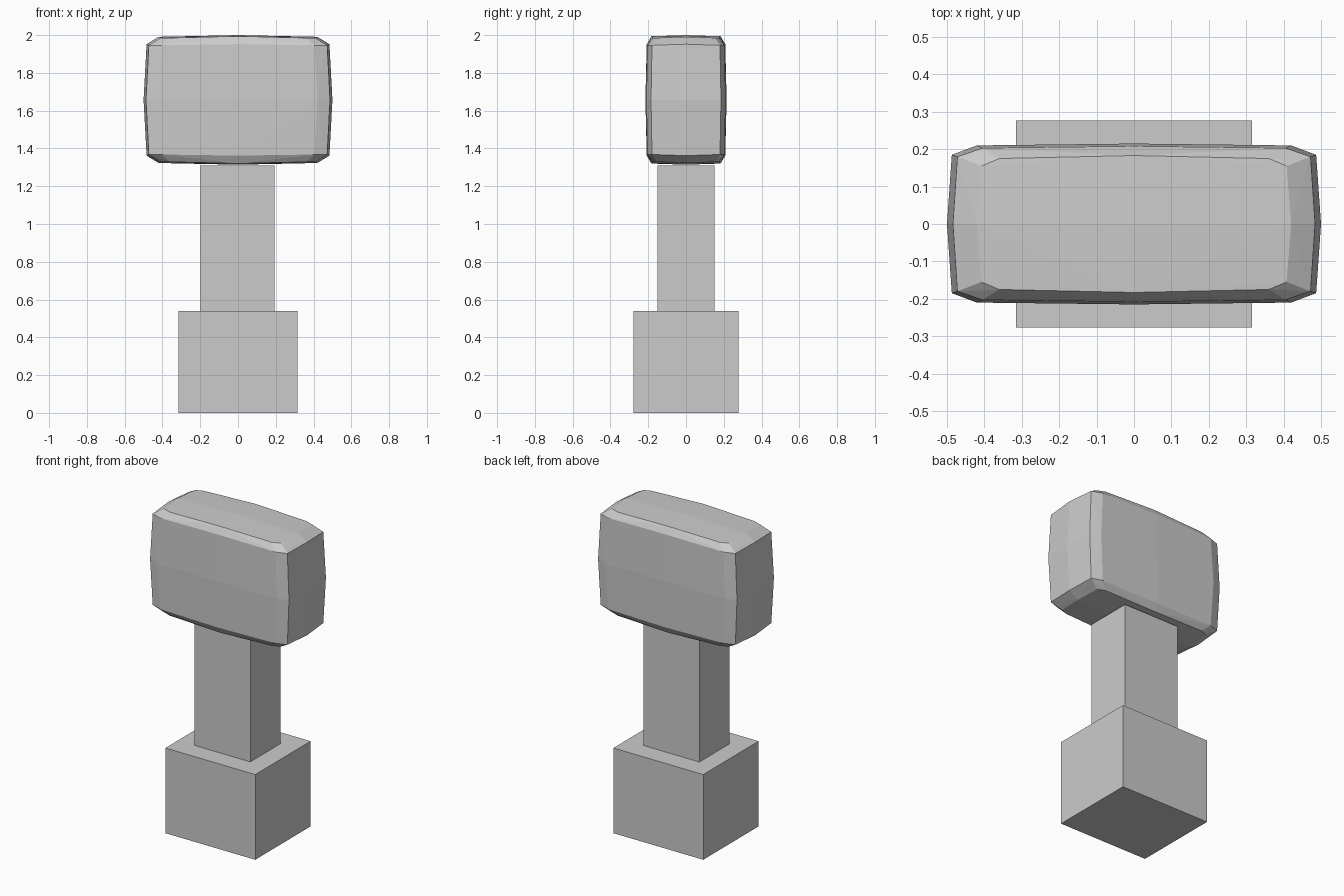
import bpy, bmesh
from itertools import product

if "Cube" in bpy.data.objects:
    bpy.data.objects.remove(bpy.data.objects["Cube"])


def finish(name, bm, location):
    mesh = bpy.data.meshes.new(name)
    bm.to_mesh(mesh)
    bm.free()
    obj = bpy.data.objects.new(name, mesh)
    obj.location = location
    bpy.context.collection.objects.link(obj)
    return obj


def box(name, size, location):
    bm = bmesh.new()
    bmesh.ops.create_cube(bm, size=1)
    bmesh.ops.scale(bm, vec=size, verts=bm.verts)
    return finish(name, bm, location)


# Plinth and shaft
box("base_block", (0.63, 0.554, 0.54), (0, 0, 0.27))
box("shaft", (0.392, 0.302, 0.77), (-0.003, -0.001, 0.925))

# Bulging chamfered head: one octant, mirrored on all three axes
octant = [
    (0, 0, 0.343), (0.42, 0, 0.334), (0, 0.183, 0.337),     # top: centre, edge middles
    (0.36, 0.175, 0.328), (0.408, 0.155, 0.328),            # top: corner
    (0, 0.215, 0), (0.42, 0.21, 0), (0, 0.208, 0.295),      # front: centre, edge middles
    (0.405, 0.203, 0.289),                                  # front: corner
    (0.5, 0, 0), (0.487, 0.185, 0), (0.484, 0, 0.295),      # side: centre, edge middles
    (0.472, 0.18, 0.289),                                   # side: corner
]
points = {tuple(s * c + 0.0 for s, c in zip(signs, p))
          for signs in product((1, -1), repeat=3) for p in octant}
bm = bmesh.new()
for p in sorted(points):
    bm.verts.new(p)
hull = bmesh.ops.convex_hull(bm, input=bm.verts)
loose = [v for v in bm.verts if not v.link_faces]
bmesh.ops.delete(bm, geom=loose, context='VERTS')
bmesh.ops.recalc_face_normals(bm, faces=bm.faces)
finish("head", bm, (0, 0, 1.657))
